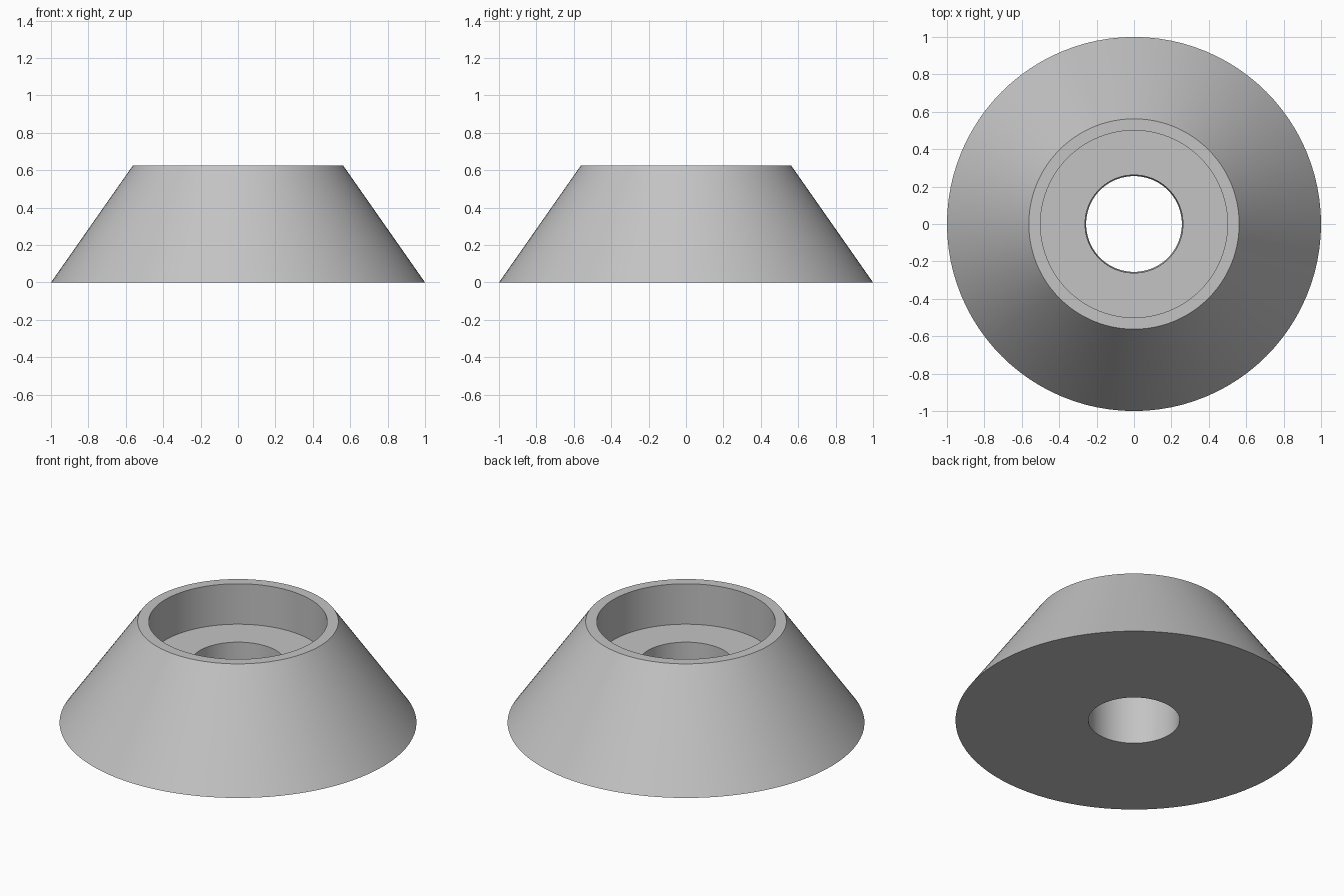
import bpy, bmesh, math

cube = bpy.data.objects.get("Cube")
if cube:
    bpy.data.objects.remove(cube, do_unlink=True)

SEGMENTS = 96

# Plain grey material
grey = bpy.data.materials.new("light_grey")
grey.use_nodes = True
colour = (0.55, 0.55, 0.55, 1)
grey.diffuse_color = colour
grey.node_tree.nodes["Principled BSDF"].inputs["Base Color"].default_value = colour

# Closed cross-section (radius, height): cone side, rim, recess, slightly tapered hole
profile = [(1, 0), (0.5625, 0.625), (0.5, 0.625), (0.5, 0.375),
           (0.262, 0.375), (0.256, 0)]

# Revolve the cross-section into rings joined by quads
bm = bmesh.new()
rings = []
for radius, height in profile:
    angles = [math.tau * i / SEGMENTS for i in range(SEGMENTS)]
    rings.append([bm.verts.new((radius * math.cos(a), radius * math.sin(a), height))
                  for a in angles])
for k, ring in enumerate(rings):
    following = rings[(k + 1) % len(rings)]
    for i in range(SEGMENTS):
        j = (i + 1) % SEGMENTS
        bm.faces.new((ring[i], ring[j], following[j], following[i]))
bmesh.ops.recalc_face_normals(bm, faces=bm.faces)

mesh = bpy.data.meshes.new("conical_foot")
bm.to_mesh(mesh)
bm.free()
mesh.materials.append(grey)
foot = bpy.data.objects.new("conical_foot", mesh)
bpy.context.collection.objects.link(foot)

# Smooth round walls, sharp rims
bpy.ops.object.select_all(action="DESELECT")
foot.select_set(True)
bpy.context.view_layer.objects.active = foot
bpy.ops.object.shade_smooth_by_angle(angle=math.radians(30))
